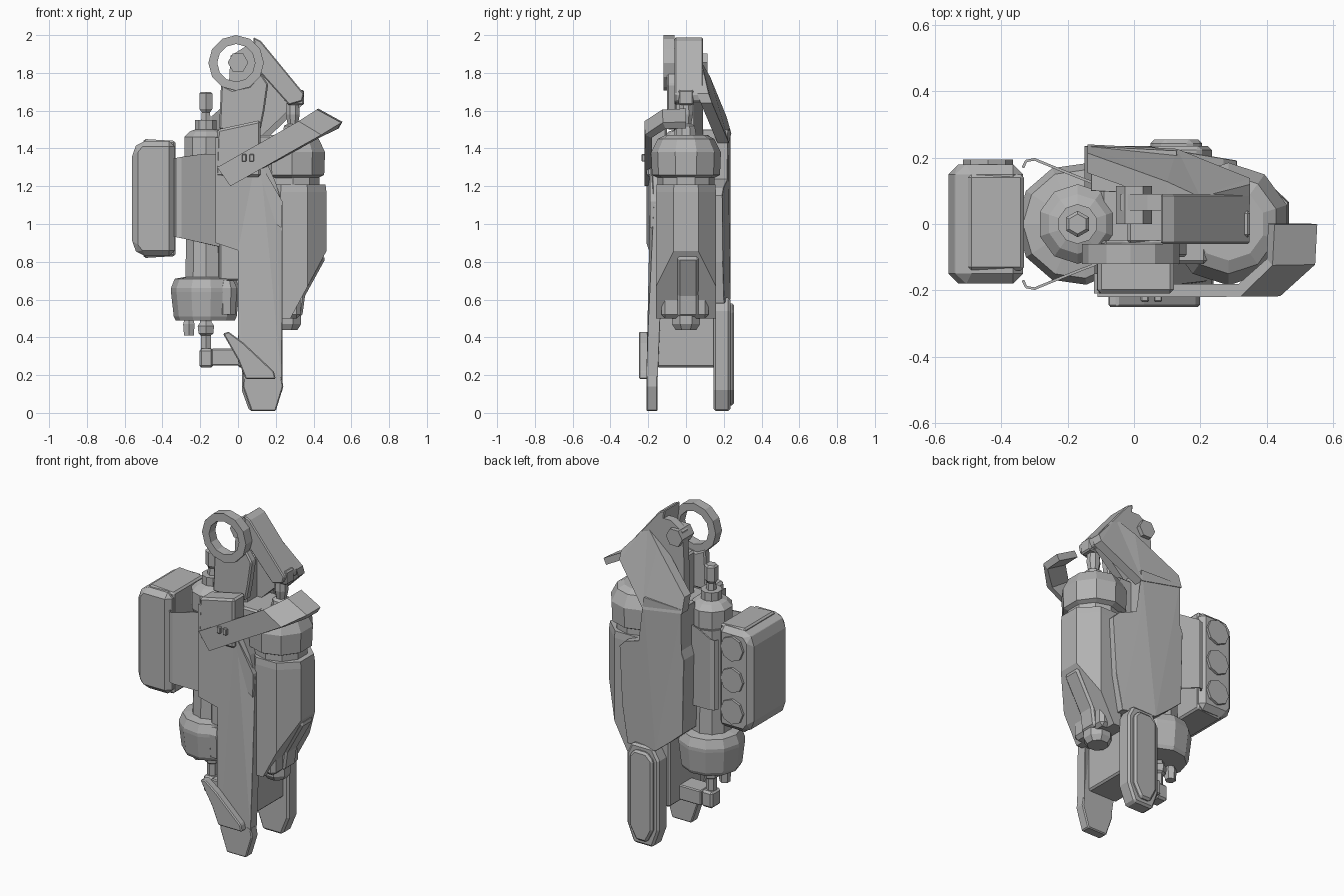
import bpy, bmesh, math

if "Cube" in bpy.data.objects:
    bpy.data.objects.remove(bpy.data.objects["Cube"])

grey = bpy.data.materials.new("machine grey")
grey.use_nodes = True
COL = (0.45, 0.45, 0.45, 1)
grey.diffuse_color = COL
grey.node_tree.nodes["Principled BSDF"].inputs["Base Color"].default_value = COL


def finish(name, bm, bevel=0):
    bmesh.ops.recalc_face_normals(bm, faces=bm.faces)
    me = bpy.data.meshes.new(name)
    bm.to_mesh(me)
    bm.free()
    me.materials.append(grey)
    ob = bpy.data.objects.new(name, me)
    bpy.context.collection.objects.link(ob)
    if bevel:
        m = ob.modifiers.new("Bevel", "BEVEL")
        m.width, m.segments, m.limit_method = bevel, 1, "ANGLE"
    return ob


def plate(name, pts, y0, y1, bevel=0, shift=None):
    """Front outline (x, z) given thickness along y, optionally bent by shift(x, z)."""
    bm = bmesh.new()
    rows = [[bm.verts.new((x, y, z)) for x, z in pts] for y in (y0, y1)]
    bm.faces.new(rows[0])
    bm.faces.new(rows[1])
    n = len(pts)
    for i in range(n):
        j = (i + 1) % n
        bm.faces.new((rows[0][i], rows[0][j], rows[1][j], rows[1][i]))
    if shift:
        bmesh.ops.triangulate(bm, faces=bm.faces)
        for v in bm.verts:
            v.co.y += shift(v.co.x, v.co.z)
    return finish(name, bm, bevel)


def box(name, x0, x1, y0, y1, z0, z1, bevel=0):
    return plate(name, [(x0, z0), (x1, z0), (x1, z1), (x0, z1)], y0, y1, bevel)


def turned(name, x, y, rings, n=10, stretch=1, cut=None):
    """Stack of (z, radius) rings about a vertical axis, optionally cut by a plane."""
    bm = bmesh.new()
    loops = []
    for z, r in rings:
        loops.append([bm.verts.new((x + r * math.cos(math.tau * (i + .5) / n),
                                    y + r * stretch * math.sin(math.tau * (i + .5) / n), z))
                      for i in range(n)])
    bm.faces.new(loops[0])
    bm.faces.new(loops[-1])
    for a, b in zip(loops, loops[1:]):
        for i in range(n):
            j = (i + 1) % n
            bm.faces.new((a[i], a[j], b[j], b[i]))
    if cut:
        bmesh.ops.bisect_plane(bm, geom=bm.verts[:] + bm.edges[:] + bm.faces[:],
                               plane_co=cut[0], plane_no=cut[1], clear_outer=True)
        bmesh.ops.holes_fill(bm, edges=[e for e in bm.edges if e.is_boundary])
    return finish(name, bm)


def strip(name, pairs, thickness):
    """Folded sheet through pairs of upper and lower points."""
    bm = bmesh.new()
    rows = [[bm.verts.new(p) for p in pair] for pair in pairs]
    for a, b in zip(rows, rows[1:]):
        bm.faces.new((a[0], a[1], b[1], b[0]))
    m = finish(name, bm).modifiers.new("Thickness", "SOLIDIFY")
    m.thickness, m.offset = thickness, 0


def pin(name, x, z, r, y0, y1, n=8):
    """Round boss along y."""
    pts = [(x + r * math.cos(math.tau * i / n), z + r * math.sin(math.tau * i / n)) for i in range(n)]
    return plate(name, pts, y0, y1)


# Thin top eye ring with the pin behind it
bm = bmesh.new()
N = 12
loops = []
for r, y in ((.147, -.12), (.147, -.06), (.1, -.06), (.1, -.12)):
    loops.append([bm.verts.new((-.01 + r * math.cos(math.tau * i / N), y,
                                1.853 + r * math.sin(math.tau * i / N))) for i in range(N)])
for k in range(4):
    a, b = loops[k], loops[(k + 1) % 4]
    for i in range(N):
        j = (i + 1) % N
        bm.faces.new((a[i], a[j], b[j], b[i]))
finish("eye_ring", bm)
pin("eye_pin", 0, 1.855, .055, .0, .115, 6)

# Bracket carrying the ring
plate("ring_neck", [(-.1, 1.5), (.12, 1.5), (.14, 1.6), (.16, 1.74), (.12, 1.8),
                    (.06, 1.73), (-.03, 1.71), (-.09, 1.74)], -.1, -.05, .008)
box("neck_block", -.02, .1, -.06, .06, 1.45, 1.72, .01)
plate("bracket_arm", [(.08, 1.99), (.12, 1.97), (.35, 1.69), (.34, 1.65), (.27, 1.63), (.1, 1.82)],
      -.06, .09, .006)
plate("bracket_web", [(-.05, 1.47), (.13, 1.47), (.32, 1.65), (.1, 1.94), (.04, 1.94),
                      (-.04, 1.89), (-.05, 1.7)], .04, .09)
box("bracket_lug", .26, .35, -.04, .04, 1.63, 1.71, .008)

# Back shell: sloping hood on top, narrow waist, wide body
def curve_in(x, z):
    return -.13 * max(0, z - 1.5) / .35 - .05 * max(0, x - .05) / .3

plate("shell_hood", [(-.14, 1.48), (.13, 1.43), (.35, 1.64), (.35, 1.69), (.2, 1.86),
                     (.1, 1.78), (-.14, 1.57)], .18, .24, 0, curve_in)
plate("back_shell", [(-.14, .75), (-.06, .68), (.04, .6), (.25, .58), (.29, .8), (.31, 1.15),
                     (.27, 1.19), (.13, 1.24), (.13, 1.5), (-.13, 1.5), (-.13, 1.25), (-.15, 1.2)],
      .1, .235, .015, curve_in)

# Rear leg with raised oval panel
def leg_outline(g):
    return [(.02 + g, .12), (.06 + g, .01 + g), (.19 - g, .01 + g), (.235 - g, .12),
            (.235 - g, .54), (.2 - g, .61 - g), (.06 + g, .61 - g), (.02 + g, .54)]

plate("rear_leg", leg_outline(0), .145, .235, .012)
plate("rear_leg_panel", leg_outline(.03), .2, .255, .012)

# Central core and cross piece
box("core", -.1, .22, -.12, .13, .7, 1.47, .01)
box("lower_core", .0, .2, -.155, .16, .24, .9, .01)

# Front plate, swelling at the chest and flaring out toward the foot
def flare(x, z):
    chest = min(1, max(0, z - .42) / .45) * (.235 - x) / .355
    return -.04 * min(1, max(0, .7 - z) / .35) - .04 * chest

plate("front_plate", [(-.12, .9), (0, .86), (0, .42), (.03, .18), (.23, .18), (.235, .42),
                      (.235, 1.1), (.2, 1.22), (.11, 1.42), (-.12, 1.46)], -.17, -.11, 0, flare)
plate("front_foot", [(.03, .2), (.025, .14), (.07, .01), (.2, .01), (.24, .14), (.23, .2)],
      -.21, -.15, .006)
plate("foot_spur", [(-.08, .42), (-.05, .43), (.03, .37), (.19, .22), (.2, .18), (.04, .18),
                    (0, .28)], -.25, -.2, .006)
plate("upper_block", [(-.12, 1.25), (.12, 1.25), (.12, 1.55), (-.11, 1.5)], -.21, -.1, .012)
plate("side_clip", [(.2, 1.0), (.23, .98), (.235, 1.12), (.13, 1.3), (.11, 1.28)], -.19, -.15)

# Slanted blade wrapping round at its tip
blade = []
for t, y in ((0, -.2), (.8, -.2), (.97, -.115), (.98, 0)):
    x, z = -.075 + .565 * t, 1.25 + .315 * t
    wx, wz = .035 + .03 * t, .05 - .015 * t
    blade.append(((x - wx, y, z + wz), (x + wx, y, z - wz)))
strip("blade", blade, .04)
for i in range(2):
    box("blade_bolt", .02 + .04 * i, .045 + .04 * i, -.235, -.21, 1.33, 1.37, .004)

# Right tank, cut on a slant near the bottom
turned("right_tank", .297, 0, [(.5, .185), (1.17, .185), (1.21, .18)], 8, .93,
       ((.47, 0, .86), (.88, 0, -.47)))
box("tank_base", .18, .33, -.13, .12, .5, .75, .02)
turned("tank_neck", .29, 0, [(1.19, .15), (1.27, .15)], 10)
turned("tank_cap", .285, 0, [(1.24, .14), (1.26, .18), (1.38, .185), (1.45, .15), (1.47, .11)], 10)
turned("tank_post", .29, 0, [(1.46, .06), (1.52, .05), (1.53, .03), (1.58, .04), (1.64, .035)], 8)
turned("tank_outlet", .26, 0, [(.44, .06), (.47, .08), (.52, .08)], 8)
plate("tank_spout", [(.28, .51), (.34, .51), (.355, .62), (.465, .82), (.44, .84), (.3, .8)],
      -.045, .065, .012)

# Left cylinder
turned("left_cylinder", -.17, 0, [(.7, .115), (.9, .11), (1.34, .11), (1.36, .12), (1.46, .12),
                                  (1.49, .09), (1.5, .06), (1.55, .06)], 10)
turned("head_stem", -.17, 0, [(1.54, .03), (1.59, .025), (1.61, .04), (1.69, .04), (1.7, .03)], 6)
turned("lower_cap", -.17, 0, [(.49, .16), (.51, .17), (.64, .185), (.66, .185), (.71, .165), (.72, .11)], 11)
turned("bottom_stem", -.17, 0, [(.3, .03), (.41, .03), (.42, .045), (.46, .05), (.48, .035), (.5, .035)], 6)
turned("drain_stem", -.26, .0, [(.41, .03), (.47, .035), (.5, .025)], 6)
box("stem_block", -.205, -.13, -.045, .045, .24, .34, .012)
box("stem_link", -.14, .03, -.06, .06, .25, .34, .006)
turned("side_knob", -.06, -.1, [(.52, .05), (.66, .06), (.7, .04)], 8)

# Thin folded sheets joining the side pack to the core
for side, s in (("front", -1), ("back", 1)):
    strip(side + "_sheet", [((x, s * y, top), (x, s * y, low)) for x, y, top, low in (
        (-.335, .17, 1.35, .93), (-.325, .19, 1.35, .93), (-.3, .195, 1.355, .925),
        (-.19, .15, 1.37, .9), (-.1, .115, 1.37, .88))], .008)

# Side pack with bosses on its back
plate("side_pack", [(-.335, .83), (-.52, .83), (-.56, .88), (-.56, 1.39), (-.52, 1.44),
                    (-.335, 1.44)], -.18, .18, .03)
plate("pack_lip", [(-.5, .82), (-.332, .83), (-.332, 1.44), (-.5, 1.45)], -.14, .15, .01)
for z in (.95, 1.14, 1.33):
    pin("pack_boss", -.44, z, .075, .15, .195)
